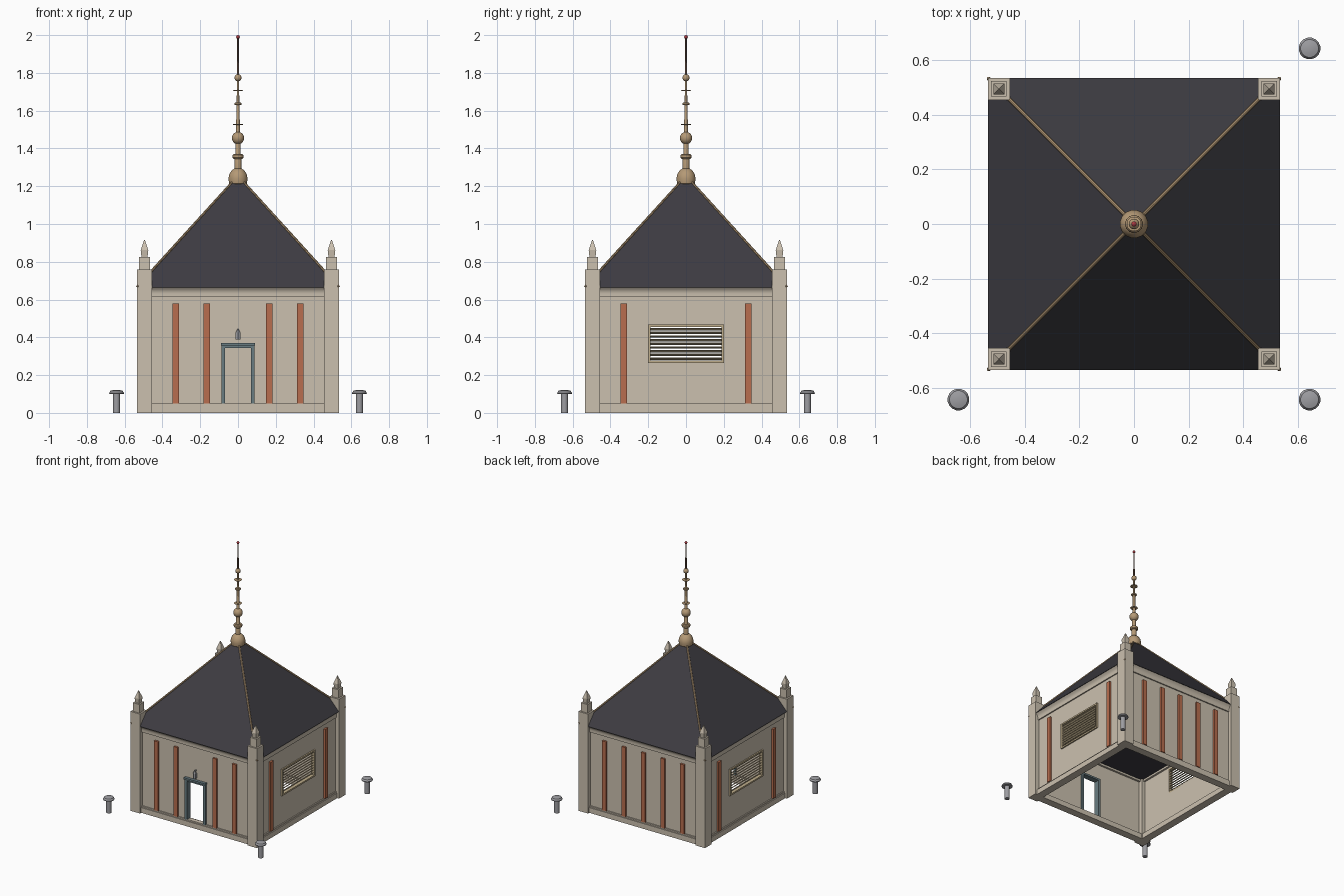
import bpy, bmesh
from math import pi, sin, cos, radians
from mathutils import Matrix, Vector

cube = bpy.data.objects.get("Cube")
if cube:
    bpy.data.objects.remove(cube)


def material(name, rgb):
    m = bpy.data.materials.new(name)
    m.use_nodes = True
    m.diffuse_color = (*rgb, 1)
    m.node_tree.nodes["Principled BSDF"].inputs["Base Color"].default_value = (*rgb, 1)
    return m


stone = material("beige stone", (0.6, 0.53, 0.43))
slate = material("dark slate", (0.047, 0.045, 0.054))
terracotta = material("terracotta", (0.48, 0.155, 0.077))
brass = material("tan brass", (0.46, 0.32, 0.18))
steel = material("blue grey steel", (0.14, 0.2, 0.22))
grey = material("bollard grey", (0.34, 0.34, 0.36))
cream = material("pale tan slats", (0.52, 0.42, 0.26))
bronze = material("dark bronze", (0.14, 0.08, 0.055))
red = material("red", (0.4, 0.04, 0.05))


def finish(name, bm, mat, smooth=False):
    bmesh.ops.recalc_face_normals(bm, faces=bm.faces)
    mesh = bpy.data.meshes.new(name)
    bm.to_mesh(mesh)
    bm.free()
    mesh.materials.append(mat)
    ob = bpy.data.objects.new(name, mesh)
    bpy.context.collection.objects.link(ob)
    if smooth:
        bpy.ops.object.select_all(action="DESELECT")
        ob.select_set(True)
        bpy.context.view_layer.objects.active = ob
        bpy.ops.object.shade_smooth_by_angle(angle=radians(40))
    return ob


def boxes(name, spans, mat, turn=0, tilt=0):
    """Boxes given as (x0, x1, y0, y1, z0, z1), turned about z by quarter turns."""
    bm = bmesh.new()
    for x0, x1, y0, y1, z0, z1 in spans:
        centre = Matrix.Translation(((x0 + x1) / 2, (y0 + y1) / 2, (z0 + z1) / 2))
        size = Matrix.Diagonal((x1 - x0, y1 - y0, z1 - z0, 1))
        spin = Matrix.Rotation(turn * pi / 2, 4, "Z")
        bmesh.ops.create_cube(bm, size=1, matrix=spin @ centre @ Matrix.Rotation(tilt, 4, "X") @ size)
    return finish(name, bm, mat)


def lathe(name, profile, mat, at=(0, 0), sides=16, smooth=True):
    """Closed turned shape; with four sides the radius is half the width."""
    bm = bmesh.new()
    grow = 2 ** 0.5 if sides == 4 else 1
    rings = []
    for r, z in profile:
        rings.append([bm.verts.new((at[0] + r * grow * cos(a), at[1] + r * grow * sin(a), z))
                      for a in (2 * pi * (i + 0.5) / sides for i in range(sides))])
    for low, high in zip(rings, rings[1:]):
        for i in range(sides):
            j = (i + 1) % sides
            bm.faces.new((low[i], low[j], high[j], high[i]))
    bm.faces.new(rings[0])
    bm.faces.new(rings[-1])
    return finish(name, bm, mat, smooth)


def ball(name, r, z, mat):
    steps = [pi * (i + 0.3) / 10.6 - pi / 2 for i in range(11)]
    return lathe(name, [(r * cos(a), z + r * sin(a)) for a in steps], mat)


def disc(name, r, z, thick, mat):
    return lathe(name, [(r * 0.8, z - thick / 2), (r, z - thick / 4), (r, z + thick / 4),
                        (r * 0.8, z + thick / 2)], mat)


OUT, IN, BASE, TOP, PIER = 0.505, 0.485, 0.04, 0.64, 0.455


def wall(name, turn, half=0, low=0, high=0):
    """Wall panel with an optional rectangular opening."""
    if not half:
        spans = [(-OUT, OUT, -OUT, -IN, BASE, TOP)]
    else:
        spans = [(-OUT, -half, -OUT, -IN, BASE, TOP), (half, OUT, -OUT, -IN, BASE, TOP),
                 (-half, half, -OUT, -IN, high, TOP)]
        if low > BASE:
            spans.append((-half, half, -OUT, -IN, BASE, low))
    boxes(name, spans, stone, turn)


# Walls
wall("front_wall", 0, 0.07, BASE, 0.35)
wall("left_wall", 1, 0.19, 0.275, 0.458)
wall("back_wall", 2)
wall("right_wall", 3, 0.19, 0.275, 0.458)

# Base ring, ledge and painted strips on each side
strips = {"front": (-0.33, -0.165, 0.165, 0.33), "left": (-0.33, 0.33),
          "back": (-0.33, -0.165, 0, 0.165, 0.33), "right": (-0.33, 0.33)}
for turn, (side, places) in enumerate(strips.items()):
    boxes(side + "_strips", [(x - 0.017, x + 0.017, -0.52, -0.5, 0.05, 0.58) for x in places],
          terracotta, turn)
    boxes(side + "_plinth", [(-0.46, 0.46, -0.52, -0.46, 0, BASE)], stone, turn)
    boxes(side + "_plinth_ledge", [(-PIER, PIER, -0.513, -0.48, BASE, 0.05)], stone, turn)

# Cornice with a hollow curve under the eaves
lathe("cornice", [(0.5, 0.615), (0.514, 0.615), (0.514, 0.63), (0.515, 0.639), (0.518, 0.648),
                  (0.523, 0.656), (0.531, 0.665), (0.5, 0.665)], stone, sides=4)

# Ceiling and its border
boxes("ceiling", [(-IN, IN, -IN, IN, 0.49, 0.5)], slate)
for turn in range(4):
    boxes("ceiling_border", [(-IN, IN, -IN, -IN + 0.015, 0.475, 0.49)], stone, turn)

# Door frame and lantern
boxes("door_frame", [(s * 0.078 - 0.009, s * 0.078 + 0.009, -0.52, -0.475, 0.05, 0.35) for s in (-1, 1)]
      + [(-0.087, 0.087, -0.52, -0.475, 0.344, 0.358)], steel)
boxes("door_lintel", [(-0.09, 0.09, -0.528, -0.5, 0.356, 0.37)], steel)
lathe("lantern", [(0.014, 0.388), (0.014, 0.425), (0.004, 0.443)], grey, (0, -0.522), 6, False)
boxes("lantern_bracket", [(-0.003, 0.003, -0.525, -0.5, 0.437, 0.447)], grey)

# Side vents
for side, turn in (("left", 1), ("right", 3)):
    boxes(side + "_vent_frame",
          [(s * 0.194 - 0.006, s * 0.194 + 0.006, -0.515, -IN, 0.265, 0.468) for s in (-1, 1)]
          + [(-0.2, 0.2, -0.515, -IN, z, z + 0.012) for z in (0.265, 0.456)], cream, turn)
    boxes(side + "_vent_slats", [(-0.19, 0.19, -0.508, -0.486, z, z + 0.003)
                                 for z in (0.286 + 0.0195 * i for i in range(9))],
          cream, turn, radians(-27))

# Corner piers with pinnacles
for x in (-1, 1):
    for y in (-1, 1):
        name = ("front" if y < 0 else "back") + ("_left" if x > 0 else "_right")
        spot = (x * 0.495, y * 0.495)
        lathe(name + "_pier", [(0.04, 0), (0.04, 0.76)], stone, spot, 4, False)
        lathe(name + "_pinnacle", [(0.028, 0.755), (0.028, 0.825), (0.016, 0.825),
                                   (0.02, 0.862), (0.002, 0.915)], stone, spot, 4, False)

# Pyramid roof
APEX = 1.255
lathe("roof", [(0.5345, 0.665), (0.002, APEX)], slate, sides=4, smooth=False)

# Ridge rolls along the hips
for x in (-1, 1):
    for y in (-1, 1):
        foot, peak = Vector((x * 0.534, y * 0.534, 0.668)), Vector((0, 0, APEX))
        run = peak - foot
        bm = bmesh.new()
        bmesh.ops.create_cone(bm, cap_ends=True, segments=8, radius1=0.0065, radius2=0.0065,
                              depth=run.length,
                              matrix=Matrix.Translation((foot + peak) / 2)
                              @ run.to_track_quat("Z", "Y").to_matrix().to_4x4())
        finish("hip_ridge", bm, brass, True)

# Finial
lathe("finial_dome", [(0.03, 1.205), (0.048, 1.215), (0.052, 1.24), (0.047, 1.264),
                      (0.034, 1.284), (0.018, 1.294)], brass)
lathe("finial_shaft", [(0.018, 1.28), (0.018, 1.35), (0.014, 1.36), (0.013, 1.45),
                       (0.01, 1.46), (0.009, 1.63), (0.007, 1.65), (0.006, 1.77)], brass)
disc("finial_collar", 0.03, 1.358, 0.026, brass)
ball("finial_large_ball", 0.033, 1.455, brass)
disc("finial_lower_plate", 0.027, 1.527, 0.005, brass)
disc("finial_middle_ring", 0.02, 1.636, 0.014, brass)
disc("finial_upper_plate", 0.027, 1.706, 0.005, brass)
ball("finial_small_ball", 0.019, 1.774, brass)
lathe("finial_needle", [(0.006, 1.77), (0.005, 1.9), (0.004, 1.985)], bronze)
ball("finial_tip", 0.01, 1.99, red)

# Bollards
for x, y in ((-1, -1), (1, -1), (1, 1)):
    spot = (x * 0.643, y * 0.643)
    lathe("bollard_post", [(0.0185, 0), (0.0185, 0.105)], grey, spot)
    lathe("bollard_cap", [(0.039, 0.1), (0.04, 0.105), (0.033, 0.117), (0.018, 0.121),
                          (0.005, 0.122)], grey, spot)
